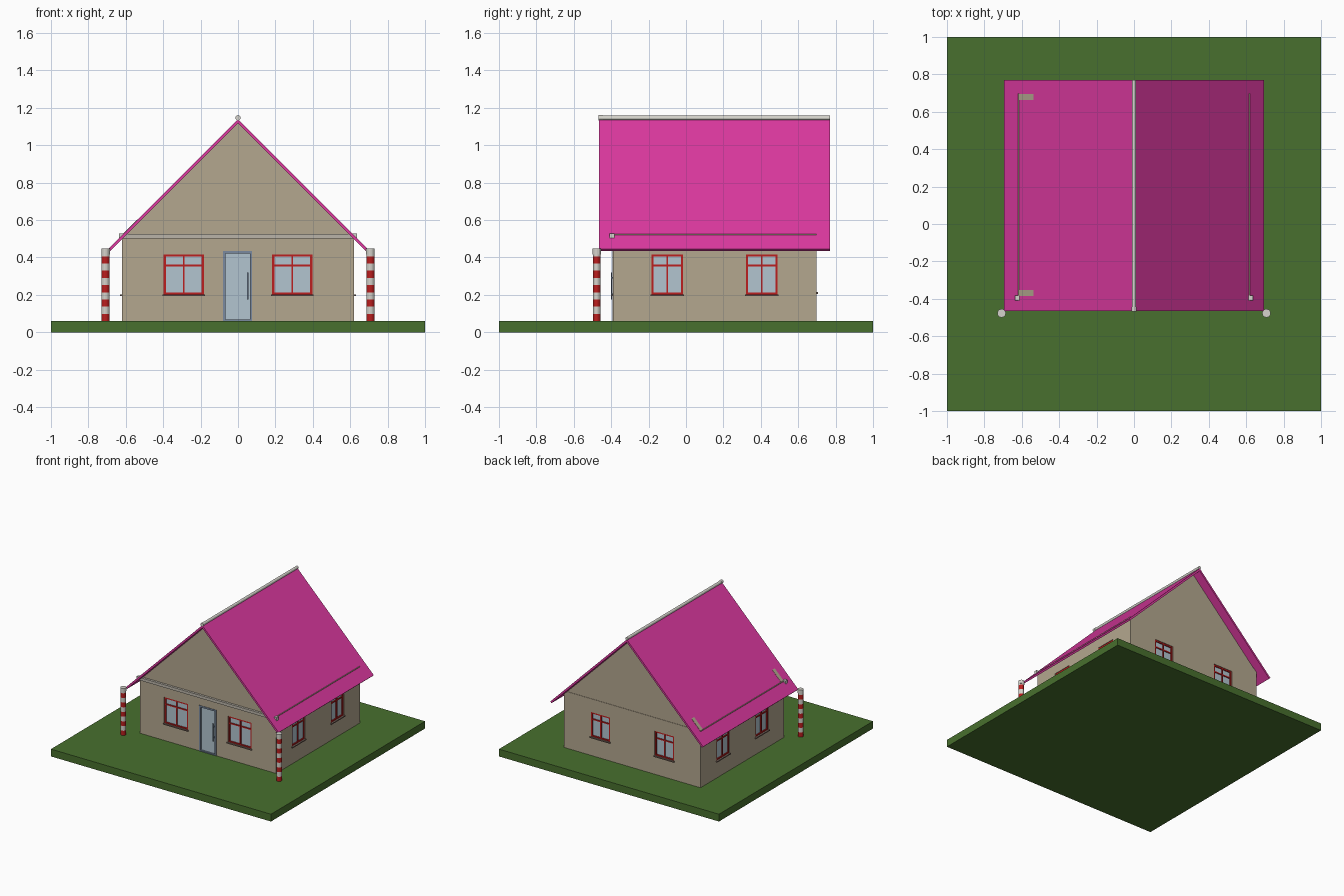
import bpy, bmesh, math
from mathutils import Matrix, Vector

if "Cube" in bpy.data.objects:
    bpy.data.objects.remove(bpy.data.objects["Cube"])


def material(name, rgb):
    def lin(c):
        c /= 255
        return c / 12.92 if c <= 0.04045 else ((c + 0.055) / 1.055) ** 2.4
    m = bpy.data.materials.new(name)
    m.diffuse_color = (*[lin(c) for c in rgb], 1)
    m.use_nodes = True
    m.node_tree.nodes["Principled BSDF"].inputs["Base Color"].default_value = m.diffuse_color
    return m


GRASS = material("grass green", (72, 112, 46))
WALL = material("wall tan", (180, 167, 143))
PINK = material("roof pink", (221, 57, 160))
RED = material("red", (188, 30, 30))
WHITE = material("off white", (214, 212, 204))
BEAM = material("beam grey", (186, 180, 168))
GLASS = material("pale blue glass", (178, 197, 208))
STEEL = material("door blue grey", (122, 138, 160))
SILL = material("sill brown grey", (128, 108, 98))


def finish(name, bm, mats, matrix=Matrix()):
    bmesh.ops.recalc_face_normals(bm, faces=bm.faces)
    me = bpy.data.meshes.new(name)
    bm.to_mesh(me)
    bm.free()
    ob = bpy.data.objects.new(name, me)
    for m in mats:
        me.materials.append(m)
    ob.matrix_world = matrix
    bpy.context.collection.objects.link(ob)
    return ob


def add_box(bm, lo, hi, matrix=Matrix()):
    lo, hi = Vector(lo), Vector(hi)
    m = matrix @ Matrix.Translation((lo + hi) / 2) @ Matrix.Diagonal((*(hi - lo), 1))
    bmesh.ops.create_cube(bm, size=1, matrix=m)


def boxes(name, mat, spans, matrix=Matrix()):
    bm = bmesh.new()
    for lo, hi in spans:
        add_box(bm, lo, hi, matrix)
    return finish(name, bm, [mat])


def prism(name, mat, profile, y0, y1):
    """Extrude an x-z outline along y."""
    bm = bmesh.new()
    face = bm.faces.new([bm.verts.new((x, y0, z)) for x, z in profile])
    ext = bmesh.ops.extrude_face_region(bm, geom=[face])
    bmesh.ops.translate(bm, vec=(0, y1 - y0, 0),
                        verts=[g for g in ext["geom"] if isinstance(g, bmesh.types.BMVert)])
    return finish(name, bm, [mat])


HX, Y0, Y1, BASE = 0.62, -0.39, 0.697, 0.06
RECESS = 0.018

# Lawn slab
boxes("lawn", GRASS, [((-1, -1, 0), (1, 1, BASE))])

# Walls, whose top edge just breaks through the roof
walls = boxes("walls", WALL, [((-HX, Y0, BASE), (HX, Y1, 0.525))])
prism("gables", WALL, [(-0.61, 0.5), (0.61, 0.5), (0.61, 0.515), (0, 1.125), (-0.61, 0.515)],
      Y0 + 0.003, Y1 - 0.003)

# Roof: one folded slab, square-cut at the eaves
prism("roof", PINK, [(0, 1.14), (0.695, 0.445), (0.684, 0.434), (0, 1.118),
                     (-0.684, 0.434), (-0.695, 0.445)], -0.465, 0.77)

# Gable wall corners showing through the left roof slope
for n, (a, b) in enumerate([(-0.385, -0.353), (0.662, 0.695)]):
    prism(f"gable_corner_{n}", WALL, [(-0.617, 0.52), (-0.537, 0.60),
                                      (-0.537, 0.606), (-0.617, 0.526)], a, b)

# Ridge pole with front knob
for name, r, a, b in [("ridge_pole", 0.012, -0.46, 0.77), ("ridge_knob", 0.014, -0.468, -0.445)]:
    bm = bmesh.new()
    m = Matrix.Translation((0, (a + b) / 2, 1.147)) @ Matrix.Rotation(math.pi / 2, 4, "X")
    bmesh.ops.create_cone(bm, cap_ends=True, segments=12, radius1=r, radius2=r,
                          depth=b - a, matrix=m)
    finish(name, bm, [WHITE])

# Front beam and its end blocks
boxes("front_beam", BEAM, [((-0.62, -0.405, 0.502), (0.62, -0.385, 0.526))])
boxes("beam_ends", WHITE, [((s * 0.625 - 0.012, -0.408, 0.503), (s * 0.625 + 0.012, -0.383, 0.529))
                           for s in (-1, 1)])

# Windows: recess cutter, glass, red bars, sill; local -y faces outward
cutter = bmesh.new()


def window(name, place, w, z0=0.2, z1=0.416):
    h, t = w / 2, 0.012
    add_box(cutter, (-h, -0.05, z0), (h, RECESS, z1), place)
    boxes(name + "_glass", GLASS, [((-h, 0.012, z0), (h, RECESS + 0.004, z1))], place)
    f, b = 0.004, RECESS
    boxes(name + "_frame", RED, [
        ((-h, f, z0), (-h + t, b, z1)), ((h - t, f, z0), (h, b, z1)),
        ((-h + t, f, z0), (h - t, b, z0 + t)), ((-h + t, f, z1 - t), (h - t, b, z1)),
        ((-0.005, f, z0 + t), (0.005, b, z1 - t)),
        ((-h + t, f + 0.001, 0.352), (h - t, b, 0.362))], place)
    boxes(name + "_sill", SILL, [((-h - 0.005, -0.01, z0 - 0.007), (h + 0.005, 0.01, z0 + 0.002))], place)


def wall_place(x, y, degrees):
    return Matrix.Translation((x, y, 0)) @ Matrix.Rotation(math.radians(degrees), 4, "Z")


for side, s in (("left", -1), ("right", 1)):
    window(f"front_{side}_window", wall_place(s * 0.29, Y0, 0), 0.215)
    window(f"back_{side}_window", wall_place(s * 0.29, Y1, 180), 0.175, z0=0.213)
    for n, y in enumerate((-0.1, 0.405)):
        window(f"{side}_window_{n}", wall_place(s * HX, y, s * 90), 0.17)

# Door
door = wall_place(-0.002, Y0, 0)
h, z1, t = 0.078, 0.435, 0.013
add_box(cutter, (-h, -0.05, BASE), (h, RECESS, z1), door)
boxes("door_glass", GLASS, [((-h, 0.01, BASE), (h, RECESS + 0.004, z1))], door)
boxes("door_frame", STEEL, [
    ((-h, -0.004, BASE), (-h + t, RECESS, z1)), ((h - t, -0.004, BASE), (h, RECESS, z1)),
    ((-h + t, -0.004, z1 - t), (h - t, RECESS, z1)),
    ((-h + t, -0.004, BASE), (h - t, RECESS, BASE + 0.008))], door)
boxes("door_handle", STEEL, [((0.051, -0.012, 0.175), (0.058, -0.005, 0.32)),
                             ((0.052, -0.006, 0.2), (0.057, 0.012, 0.207)),
                             ((0.052, -0.006, 0.288), (0.057, 0.012, 0.295))], door)

# Cut the recesses into the walls
cut = finish("recess_cutter", cutter, [WALL])
cut.hide_render = True
cut.hide_viewport = True
mod = walls.modifiers.new("recesses", "BOOLEAN")
mod.object = cut
mod.operation = "DIFFERENCE"
mod.solver = "EXACT"

# Striped posts: stacked bands, red and white by height
for side, s in (("left", -1), ("right", 1)):
    bm = bmesh.new()
    bands, sides, step = 10, 12, 0.0385
    rings = [[bm.verts.new((0.021 * math.cos(a), 0.021 * math.sin(a), i * step))
              for a in (2 * math.pi * k / sides for k in range(sides))]
             for i in range(bands + 1)]
    for i in range(bands):
        for k in range(sides):
            j = (k + 1) % sides
            face = bm.faces.new((rings[i][k], rings[i][j], rings[i + 1][j], rings[i + 1][k]))
            face.material_index = i % 2
    bm.faces.new(rings[-1]).material_index = 1
    finish(f"{side}_post", bm, [RED, WHITE], Matrix.Translation((s * 0.708, -0.477, BASE)))
    bm = bmesh.new()
    bmesh.ops.create_cone(bm, cap_ends=True, segments=sides, radius1=0.023, radius2=0.023, depth=0.03)
    finish(f"{side}_post_cap", bm, [WHITE], Matrix.Translation((s * 0.708, -0.477, 0.432)))
